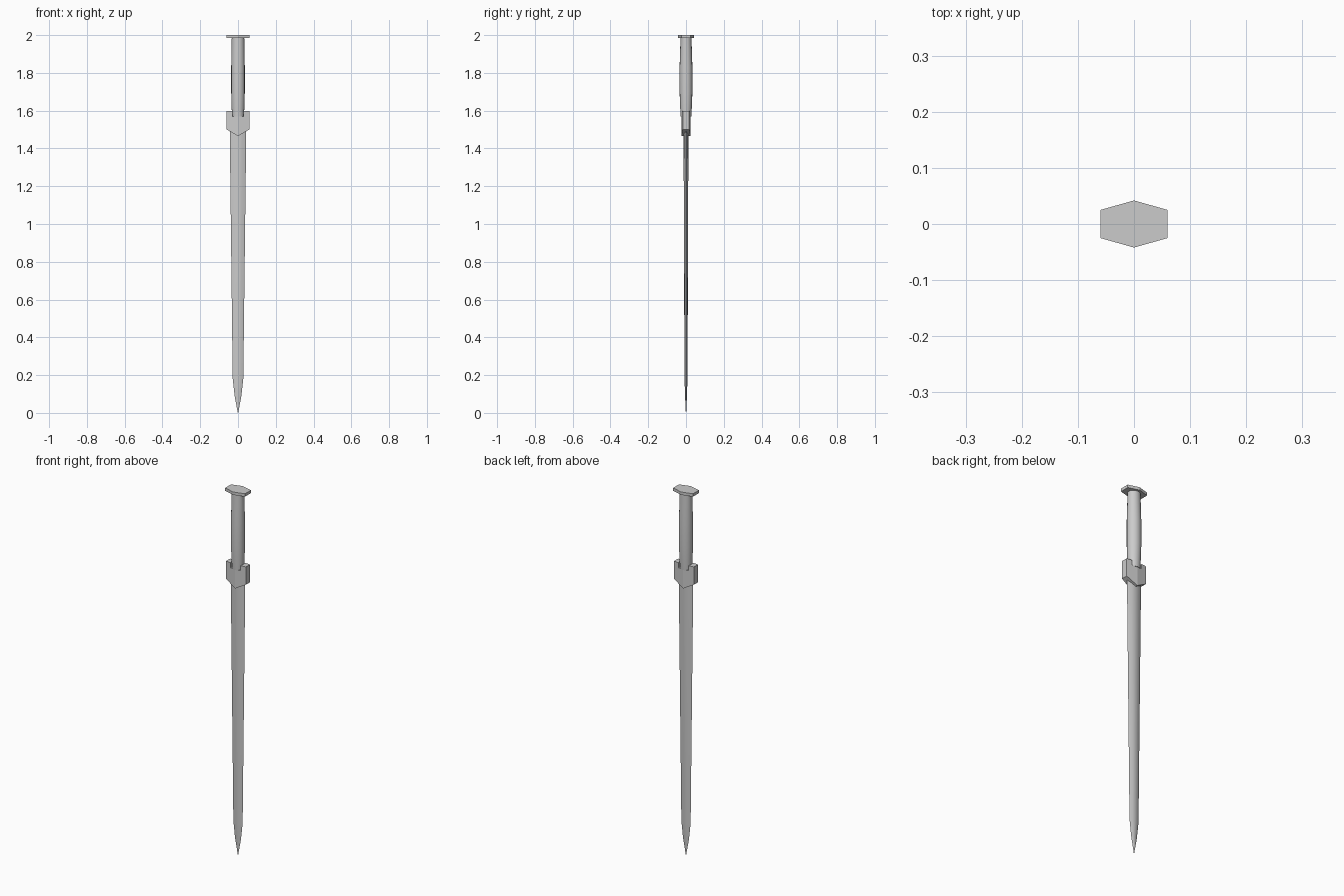
import bpy, bmesh
from math import sin, cos, tau, radians

if "Cube" in bpy.data.objects:
    bpy.data.objects.remove(bpy.data.objects["Cube"])


def finish(name, bm, smooth=None):
    bmesh.ops.recalc_face_normals(bm, faces=bm.faces)
    mesh = bpy.data.meshes.new(name)
    bm.to_mesh(mesh)
    bm.free()
    ob = bpy.data.objects.new(name, mesh)
    bpy.context.collection.objects.link(ob)
    if smooth:
        bpy.context.view_layer.objects.active = ob
        ob.select_set(True)
        bpy.ops.object.shade_smooth_by_angle(angle=radians(smooth))
        ob.select_set(False)
    return ob


def loft(name, rings, smooth=None):
    """Skin equal-length rings of points and cap both ends."""
    bm = bmesh.new()
    loops = [[bm.verts.new(p) for p in ring] for ring in rings]
    n = len(loops[0])
    for a, b in zip(loops, loops[1:]):
        for i in range(n):
            j = (i + 1) % n
            bm.faces.new((a[i], a[j], b[j], b[i]))
    bm.faces.new(loops[0])
    bm.faces.new(loops[-1])
    return finish(name, bm, smooth)


# Blade: slim lens-shaped section tapering to a point
def blade_ring(z, w, t):
    pts = [(1, 0), (0.5, 0.75), (0, 1), (-0.5, 0.75), (-1, 0),
           (-0.5, -0.75), (0, -1), (0.5, -0.75)]
    return [(x * w, y * t, z) for x, y in pts]


loft("blade", [blade_ring(*r) for r in (
    (0.0, 0.001, 0.001), (0.09, 0.018, 0.005), (0.18, 0.028, 0.008),
    (1.52, 0.044, 0.013))], smooth=40)


# Guard: plate with a ridge down the middle, a pointed base and a notched top
def guard_ring(x, bottom, top):
    t = 0.025 - 0.13 * abs(x)
    return [(x, -t, bottom), (x, t, bottom), (x, t, top), (x, -t, top)]


loft("guard", [guard_ring(*r) for r in (
    (-0.06, 1.5, 1.597), (-0.03, 1.483, 1.597), (-0.0299, 1.483, 1.57),
    (0, 1.466, 1.57),
    (0.0299, 1.483, 1.57), (0.03, 1.483, 1.597), (0.06, 1.5, 1.597))])


# Grip: round handle, gently swollen in the middle
def grip_ring(z, rx, ry, n=16):
    return [(rx * cos(tau * i / n), ry * sin(tau * i / n), z) for i in range(n)]


loft("grip", [grip_ring(*r) for r in (
    (1.568, 0.031, 0.028), (1.62, 0.034, 0.031), (1.7, 0.036, 0.034),
    (1.83, 0.036, 0.034), (1.92, 0.034, 0.031), (1.987, 0.033, 0.029))],
    smooth=40)

# Pommel: flat six-sided cap
cap = [(0.06, 0.025), (0, 0.042), (-0.06, 0.025),
       (-0.06, -0.025), (0, -0.042), (0.06, -0.025)]
loft("pommel", [[(x, y, z) for x, y in cap] for z in (1.984, 2.0)])
